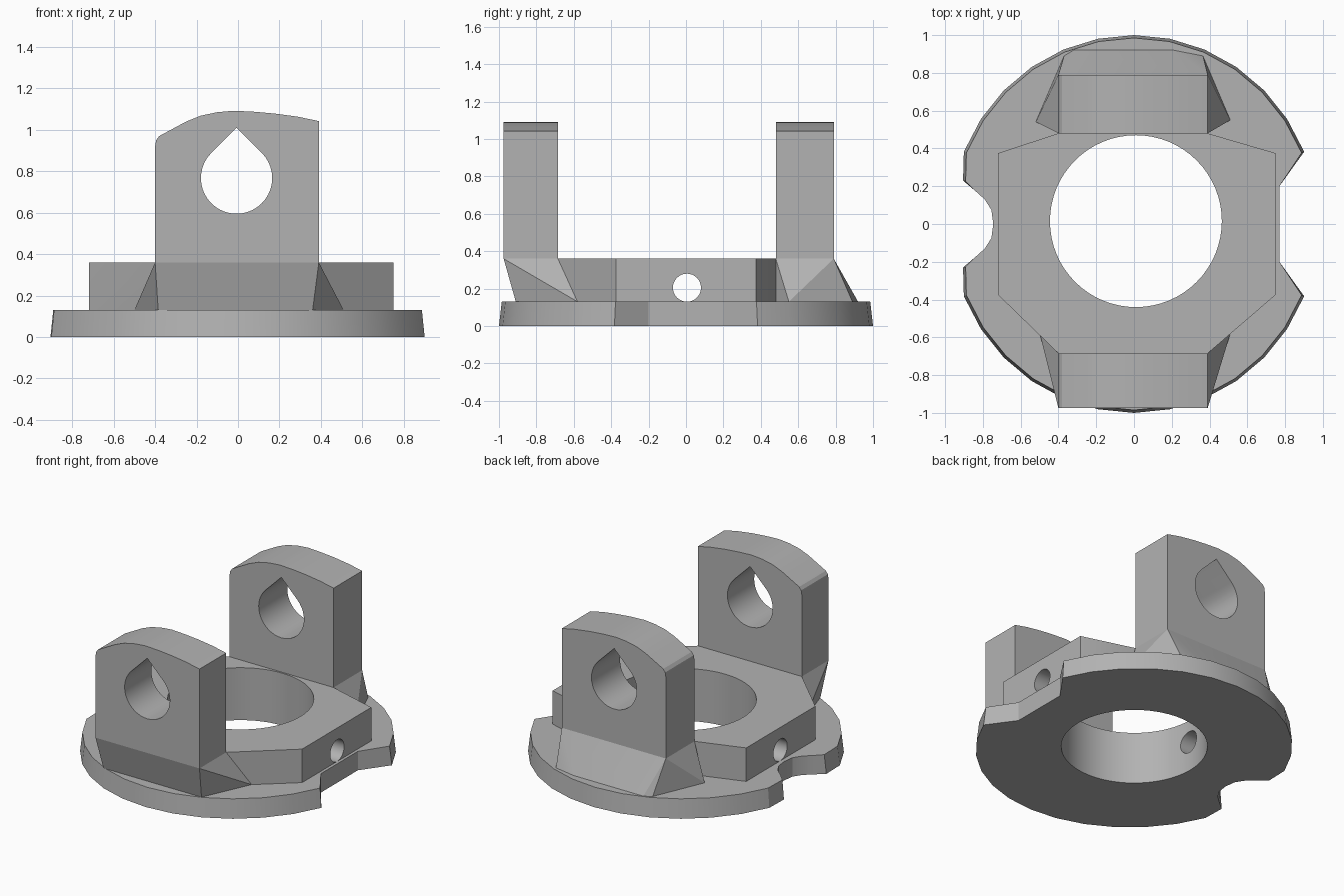
import bpy, bmesh
from math import sin, cos, tau, radians

cube = bpy.data.objects.get("Cube")
if cube:
    bpy.data.objects.remove(cube, do_unlink=True)

grey = bpy.data.materials.new("plain grey")
grey.use_nodes = True
COLOUR = (0.45, 0.45, 0.45, 1)
grey.diffuse_color = COLOUR
grey.node_tree.nodes["Principled BSDF"].inputs["Base Color"].default_value = COLOUR

FLOOR, DECK = 0.13, 0.36   # top of the flange, top of the plinth


def finish(name, bm):
    bmesh.ops.recalc_face_normals(bm, faces=bm.faces)
    mesh = bpy.data.meshes.new(name)
    bm.to_mesh(mesh)
    bm.free()
    mesh.materials.append(grey)
    obj = bpy.data.objects.new(name, mesh)
    bpy.context.collection.objects.link(obj)
    return obj


def loft(name, start, end):
    """Closed solid between two loops with matching points."""
    bm = bmesh.new()
    a = [bm.verts.new(p) for p in start]
    b = [bm.verts.new(p) for p in end]
    bm.faces.new(a)
    bm.faces.new(b)
    for i in range(len(a)):
        j = (i + 1) % len(a)
        bm.faces.new((a[i], a[j], b[j], b[i]))
    return finish(name, bm)


def hull(name, low, high):
    """Convex block between footprints at flange and deck height."""
    bm = bmesh.new()
    for points, z in ((low, FLOOR), (high, DECK)):
        for x, y in points:
            bm.verts.new((x, y, z))
    res = bmesh.ops.convex_hull(bm, input=bm.verts)
    inside = [g for g in res["geom_interior"] if isinstance(g, bmesh.types.BMVert)]
    bmesh.ops.delete(bm, geom=inside, context="VERTS")
    bmesh.ops.dissolve_limit(bm, angle_limit=radians(1), verts=bm.verts, edges=bm.edges)
    return finish(name, bm)


def circle(u, v, r, n):
    return [(u + r * cos(tau * i / n), v + r * sin(tau * i / n)) for i in range(n)]


def cut(obj, cutters):
    for c in cutters:
        c.hide_render = True
        mod = obj.modifiers.new("cut", "BOOLEAN")
        mod.operation, mod.solver, mod.object = "DIFFERENCE", "EXACT", c
    graph = bpy.context.evaluated_depsgraph_get()
    mesh = bpy.data.meshes.new_from_object(obj.evaluated_get(graph))
    obj.modifiers.clear()
    obj.data = mesh


# Flange outline: round, with a wide notch on the left and a scooped one on the right
STEP = tau / 32
rim = [(0.975 * cos(k * STEP), sin(k * STEP)) for k in range(2, 15)]
scoop = [(-0.84, 0.175), (-0.79, 0.13), (-0.755, 0.075), (-0.745, 0)]
scoop += [(x, -y) for x, y in reversed(scoop[:-1])]
lip = (-0.905, 0.23)
outer = rim + [lip]
outline = [(p, True) for p in outer]
outline += [(p, False) for p in scoop]
outline += [((x, -y), True) for x, y in reversed(outer)]
outline += [((0.77, -0.2), False), ((0.77, 0.2), False)]
flange = loft("flange",
              [(x, y, 0) for (x, y), _ in outline],
              [(x * (0.985 if r else 1), y * (0.985 if r else 1), FLOOR)
               for (x, y), r in outline])

# Raised plinth
sides = [(0.75, 0.375), (0.75, -0.375), (-0.72, 0.375), (-0.72, -0.375)]
back_feet = [(0.51, 0.55), (-0.52, 0.54)]
front_feet = [(0.51, -0.58), (-0.5, -0.575)]
back_edge = [(0.39, 0.48), (-0.4, 0.48)]
front_edge = [(0.39, -0.685), (-0.4, -0.685)]
plinth = hull("plinth", sides + [(0.39, 0.48), (-0.4, 0.48)] + front_feet,
              sides + back_edge + front_edge)

# Sloped blocks under the two upright lugs
back_block = hull("back_block",
                  back_feet + back_edge + [(0.365, 0.89), (0.21, 0.92), (-0.32, 0.92),
                                           (-0.37, 0.89), (-0.41, 0.69)],
                  back_edge + [(0.39, 0.79), (-0.4, 0.79)])
front_block = hull("front_block",
                   front_feet + [(0.36, -0.91), (-0.385, -0.91), (-0.41, -0.72)],
                   front_edge + [(0.39, -0.975), (-0.4, -0.975)])

# Upright lugs with a domed top
lug = [(-0.4, DECK), (-0.4, 0.92), (-0.395, 0.95), (-0.38, 0.97), (-0.25, 1.04),
       (-0.18, 1.068), (-0.1, 1.085), (-0.02, 1.092), (0.08, 1.087), (0.18, 1.078),
       (0.29, 1.063), (0.39, 1.042), (0.39, DECK)]


def along_y(name, profile, y0, y1):
    return loft(name, [(x, y0, z) for x, z in profile], [(x, y1, z) for x, z in profile])


front_lug = along_y("front_lug", lug, -0.975, -0.685)
back_lug = along_y("back_lug", lug, 0.48, 0.79)

# Teardrop hole through the lugs
PX, PZ, PR = -0.007, 0.767, 0.172
drop = [(x, z) for x, z in circle(PX, PZ, PR, 40)
        if not (z - PZ > abs(x - PX) + 0.001)]
apex = (PX, PZ + PR * 2 ** 0.5)
after = next(i for i, (x, z) in enumerate(drop) if x < PX and z > PZ)
drop.insert(after, apex)
pin_cutter = along_y("pin_cutter", drop, -1.5, 1.5)

# Central bore and the cross hole
ring = circle(0.01, 0.015, 0.455, 64)
bore_cutter = loft("bore_cutter", [(x, y, -1) for x, y in ring], [(x, y, 1) for x, y in ring])
ring = circle(0.005, 0.205, 0.075, 32)
cross_cutter = loft("cross_cutter", [(-2, y, z) for y, z in ring], [(2, y, z) for y, z in ring])

cut(flange, [bore_cutter])
cut(plinth, [bore_cutter, cross_cutter])
cut(front_lug, [pin_cutter])
cut(back_lug, [pin_cutter])
for c in (pin_cutter, bore_cutter, cross_cutter):
    bpy.data.objects.remove(c, do_unlink=True)

# Smooth the round walls and keep the corners crisp
bpy.ops.object.select_all(action="DESELECT")
for obj in (flange, plinth, back_block, front_block, front_lug, back_lug):
    obj.select_set(True)
    bpy.context.view_layer.objects.active = obj
bpy.ops.object.shade_smooth_by_angle(angle=radians(22))
